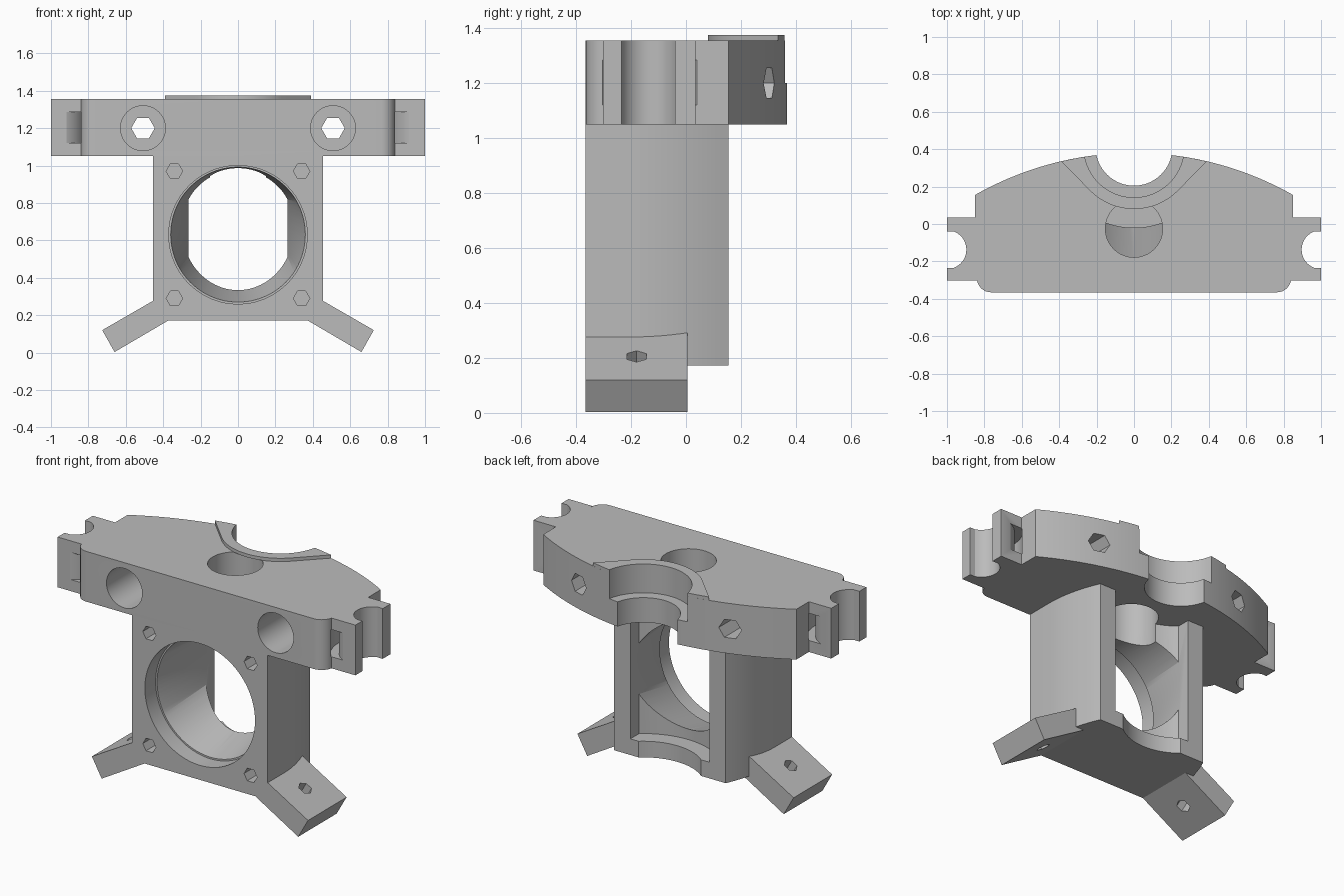
import bpy, bmesh
from math import sin, cos, pi, radians, sqrt
from mathutils import Matrix, Vector

if "Cube" in bpy.data.objects:
    bpy.data.objects.remove(bpy.data.objects["Cube"])

grey = bpy.data.materials.new("light_grey")
grey.use_nodes = True
colour = (0.5, 0.5, 0.5, 1)
grey.diffuse_color = colour
grey.node_tree.nodes["Principled BSDF"].inputs["Base Color"].default_value = colour

FRONT, REAR = -0.365, 0.155
PLATE_Z, TOP_Z = 1.05, 1.355
FAN_Z, WELL_Y = 0.63, 0.41      # fan bore height, rear well centre


def circle(cx, cy, r, n=64, start=0, sweep=2 * pi):
    full = abs(sweep) > 6.28
    steps = n if full else n - 1
    return [(cx + r * cos(start + sweep * i / steps),
             cy + r * sin(start + sweep * i / steps)) for i in range(n)]


def loft(name, rings):
    """Solid from matching rings of 3D points, capped at both ends."""
    bm = bmesh.new()
    rows = [[bm.verts.new(p) for p in ring] for ring in rings]
    n = len(rows[0])
    for a, b in zip(rows, rows[1:]):
        for i in range(n):
            bm.faces.new((a[i], a[(i + 1) % n], b[(i + 1) % n], b[i]))
    bm.faces.new(rows[0])
    bm.faces.new(rows[-1])
    bmesh.ops.recalc_face_normals(bm, faces=bm.faces)
    mesh = bpy.data.meshes.new(name)
    bm.to_mesh(mesh)
    bm.free()
    mesh.materials.append(grey)
    obj = bpy.data.objects.new(name, mesh)
    bpy.context.collection.objects.link(obj)
    return obj


def prism(name, pts, lo, hi, axis="Z"):
    """Extrude a profile: (x, y) along Z or (x, z) along Y."""
    place = (lambda p, t: (p[0], p[1], t)) if axis == "Z" else (lambda p, t: (p[0], t, p[1]))
    return loft(name, [[place(p, t) for p in pts] for t in (lo, hi)])


def cut(obj, cutters):
    """Subtract the cutters, apply the result and remove them."""
    for c in cutters:
        c.hide_render = True
        mod = obj.modifiers.new("cut", "BOOLEAN")
        mod.operation, mod.solver, mod.object = "DIFFERENCE", "EXACT", c
    deps = bpy.context.evaluated_depsgraph_get()
    mesh = bpy.data.meshes.new_from_object(obj.evaluated_get(deps))
    obj.modifiers.clear()
    obj.data = mesh
    for c in cutters:
        bpy.data.objects.remove(c)


def mirrored(half):
    """Close a profile symmetric about x = 0."""
    return half + [(-x, y) for x, y in reversed(half)]


def plate_rear(x):
    return 0.38 - 1.72 + sqrt(1.72 ** 2 - x * x)


def cable_hole():
    return prism("cable_cutter", circle(0, -0.025, 0.153), 0.65, 1.5)


def well_bore(r, lo, hi):
    return prism("well_cutter", circle(0, WELL_Y, r, 96), lo, hi)


# Main body: side walls curve inwards towards the rear
side = [(0.455, FRONT)]
for i in range(11):
    y = -0.2 + (REAR + 0.2) * i / 10
    side.append((0.455 - (y + 0.2) ** 2 / 1.58, y))
body = prism("body", mirrored(side), 0.172, PLATE_Z)

# Duct narrowing from the round bore to a flat-sided throat
def duct_ring(y, r, z, limit):
    return [(max(-limit, min(limit, px)), y, pz) for px, pz in circle(0, z, r, 96)]

duct = loft("duct_cutter", [duct_ring(-0.27, 0.362, FAN_Z, 1),
                            duct_ring(0.08, 0.305, 0.665, 0.265)])
# Rear chamber with a concave front wall
arc = []
for i in range(25):
    x = -0.265 + 0.53 * i / 24
    arc.append((x, WELL_Y - sqrt(0.43 ** 2 - x * x)))
chamber = prism("chamber_cutter", arc + [(0.265, 0.3), (-0.265, 0.3)], 0.27, 1.2)
bore = prism("bore_cutter", circle(0, FAN_Z, 0.37, 96), -0.5, -0.262, "Y")
screws = [prism("screw_cutter", circle(sx * 0.34, FAN_Z + sz * 0.34, 0.044, 6),
                -0.5, -0.2, "Y") for sx in (-1, 1) for sz in (-1, 1)]
cut(body, [bore, duct, chamber, cable_hole(), well_bore(0.33, 0, 0.5)] + screws)

# Top plate: rounded front corners, notched ears, bowed rear
half = circle(0.765, -0.29, 0.075, 9, -pi / 2, pi / 2)
half += [(0.84, -0.302), (1, -0.302), (1, -0.235)]
half += circle(1, -0.137, 0.104, 13, radians(-110), radians(-140))
half += [(1, -0.04), (1, 0.035), (0.85, 0.035)]
half += [(0.85 * (1 - i / 24), plate_rear(0.85 * (1 - i / 24))) for i in range(24)]
plate = prism("top_plate", mirrored(half), PLATE_Z, TOP_Z)

cutters = [cable_hole(), well_bore(0.205, 1, 1.5), well_bore(0.268, 1.2, 1.5)]
for s in (-1, 1):
    # Rod holes: round socket in front, hexagon through to the rear
    cutters.append(prism("socket_cutter", circle(s * 0.508, 1.2, 0.12, 48), -0.5, 0.08, "Y"))
    cutters.append(prism("hex_cutter", circle(s * 0.508, 1.2, 0.063, 6), 0, 0.6, "Y"))
    # Curved strap slot around each ear notch
    band = (circle(s, -0.137, 0.185, 33, pi / 2, s * pi)
            + circle(s, -0.137, 0.232, 33, pi / 2 + s * pi, -s * pi))
    cutters.append(prism("slot_cutter", band, 1.12, 1.285))
cut(plate, cutters)

# Raised lip around the rear well
lip_half = [(0.4, plate_rear(0.4))]
lip_half = [(x, plate_rear(x)) for x in (0, 0.1, 0.2, 0.3, 0.39)]
lip_half += circle(0, WELL_Y, 0.33, 17, -pi / 4, -pi / 4)[:-1]
lip_pts = lip_half + [(0, WELL_Y - 0.33)] + [(-x, y) for x, y in reversed(lip_half[1:])]
lip = prism("well_lip", lip_pts, TOP_Z, 1.375)
cut(lip, [well_bore(0.268, 1.2, 1.5)])

# Slanted legs with a hexagonal hole through each
parts = [body, plate, lip]
for s, name in ((1, "left_leg"), (-1, "right_leg")):
    pts = [(0.37, 0.173), (0.66, 0.003), (0.726, 0.12), (0.4, 0.308)]
    leg = prism(name, [(s * x, z) for x, z in pts], FRONT, 0.005, "Y")
    hole = prism("hole_cutter", circle(0, 0, 0.041, 6), -0.3, 0.3)
    hole.data.transform(Matrix.Translation(Vector((s * 0.577, -0.18, 0.205)))
                        @ Matrix.Rotation(s * radians(30), 4, "Y"))
    cut(leg, [hole])
    parts.append(leg)

# Smooth the round surfaces, keep edges sharp
bpy.ops.object.select_all(action="DESELECT")
for p in parts:
    p.select_set(True)
bpy.context.view_layer.objects.active = body
bpy.ops.object.shade_smooth_by_angle(angle=radians(25))
